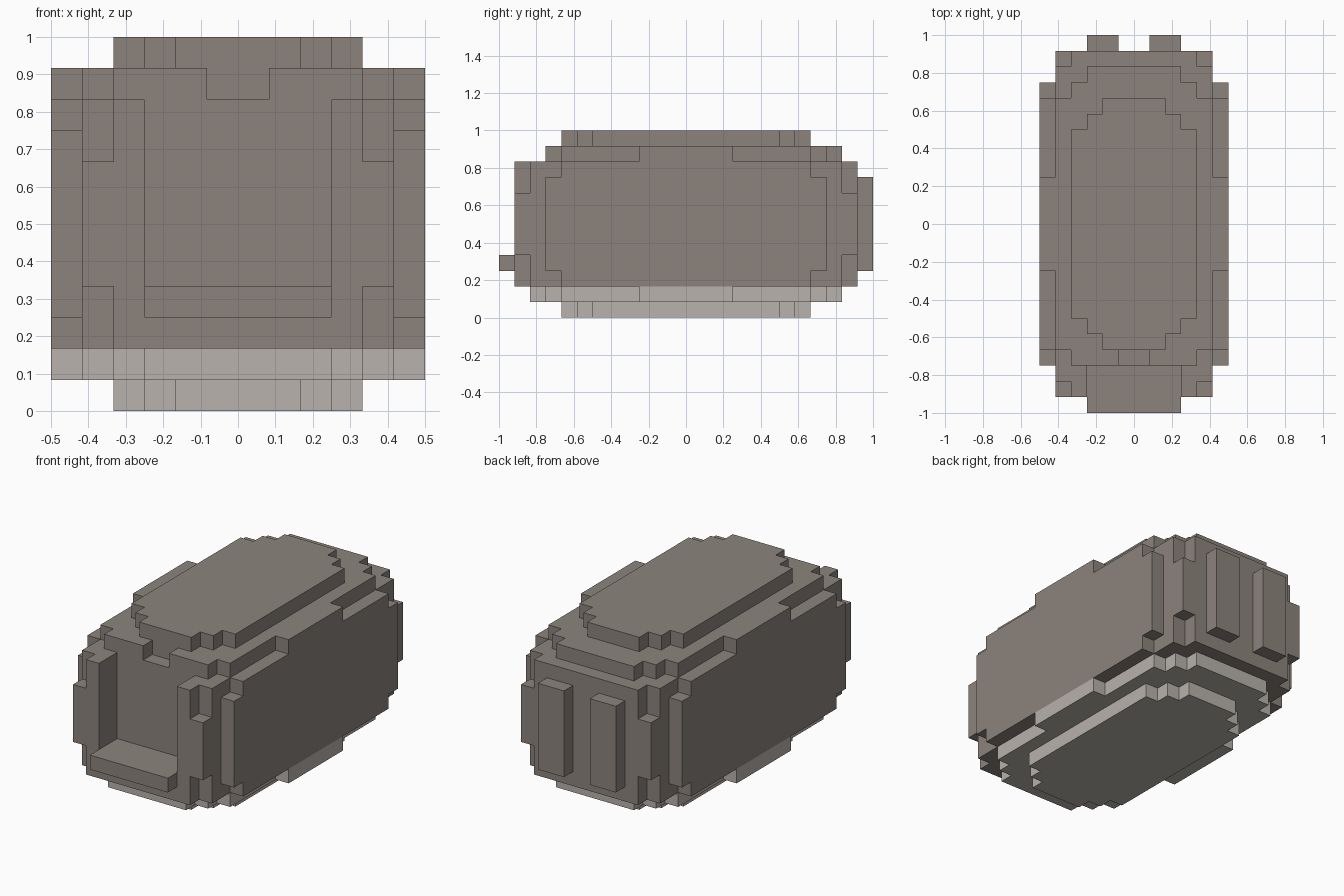
import bpy
import bmesh

UNIT = 1 / 12          # edge of one block
cells = {}             # block position -> part name


def fill(part, xs, ys, zs):
    """Fill a box of blocks; part None carves it away."""
    for x in range(*xs):
        for y in range(*ys):
            for z in range(*zs):
                if part:
                    cells[x, y, z] = part
                else:
                    cells.pop((x, y, z), None)


def tier(part, steps, zs):
    """Stepped slab made of overlapping centred boxes (half width, half length)."""
    for hx, hy in steps:
        fill(part, (-hx, hx), (-hy, hy), zs)


def material(name, colour):
    mat = bpy.data.materials.new(name)
    mat.use_nodes = True
    mat.diffuse_color = (*colour, 1)
    mat.node_tree.nodes["Principled BSDF"].inputs["Base Color"].default_value = (*colour, 1)
    return mat


cube = bpy.data.objects.get("Cube")
if cube:
    bpy.data.objects.remove(cube, do_unlink=True)

brown = material("warm grey", (0.262, 0.231, 0.202))
pale = material("pale grey", (0.479, 0.445, 0.413))

# Stepped outlines shared by the top and the underside
inner = [(4, 6), (3, 7), (2, 8)]
outer = [(5, 8), (4, 9), (3, 10), (6, 3)]

# Main hull with shorter corner posts
tier("hull", [(5, 10), (4, 11)], (2, 10))
tier("hull", [(5, 11)], (4, 8))

# Raised side panels with clipped corners
for side, x in (("left", 5), ("right", -6)):
    fill(side + "_side_panel", (x, x + 1), (-8, 8), (2, 10))
    fill(side + "_side_panel", (x, x + 1), (-9, 9), (3, 9))

# Upper and lower tiers
tier("upper_deck", outer, (10, 11))
tier("roof", inner, (11, 12))
tier("lower_deck", outer, (1, 2))
tier("base", inner, (0, 1))

# Open front recess, roof-edge notch and front ledge
fill(None, (-3, 3), (-11, -9), (4, 12))
fill(None, (-1, 1), (-9, -8), (10, 11))
fill("front_ledge", (-3, 3), (-12, -11), (3, 4))

# Pair of upright bars on the back
fill("left_back_bar", (1, 3), (11, 12), (3, 9))
fill("right_back_bar", (-3, -1), (11, 12), (3, 9))

# Build each part from the exposed block faces only
for part in sorted(set(cells.values())):
    bm = bmesh.new()
    for cell in (c for c, p in cells.items() if p == part):
        for axis in range(3):
            for side in (0, 1):
                near = list(cell)
                near[axis] += 2 * side - 1
                if tuple(near) in cells:
                    continue
                u, v = (axis + 1) % 3, (axis + 2) % 3
                corners = []
                for du, dv in ((0, 0), (1, 0), (1, 1), (0, 1)):
                    p = list(cell)
                    p[axis] += side
                    p[u] += du
                    p[v] += dv
                    corners.append(bm.verts.new([c * UNIT for c in p]))
                bm.faces.new(corners if side else corners[::-1])
    bmesh.ops.remove_doubles(bm, verts=bm.verts, dist=UNIT / 100)
    mesh = bpy.data.meshes.new(part)
    bm.to_mesh(mesh)
    bm.free()
    mesh.materials.append(pale if part in ("base", "lower_deck") else brown)
    bpy.context.collection.objects.link(bpy.data.objects.new(part, mesh))
